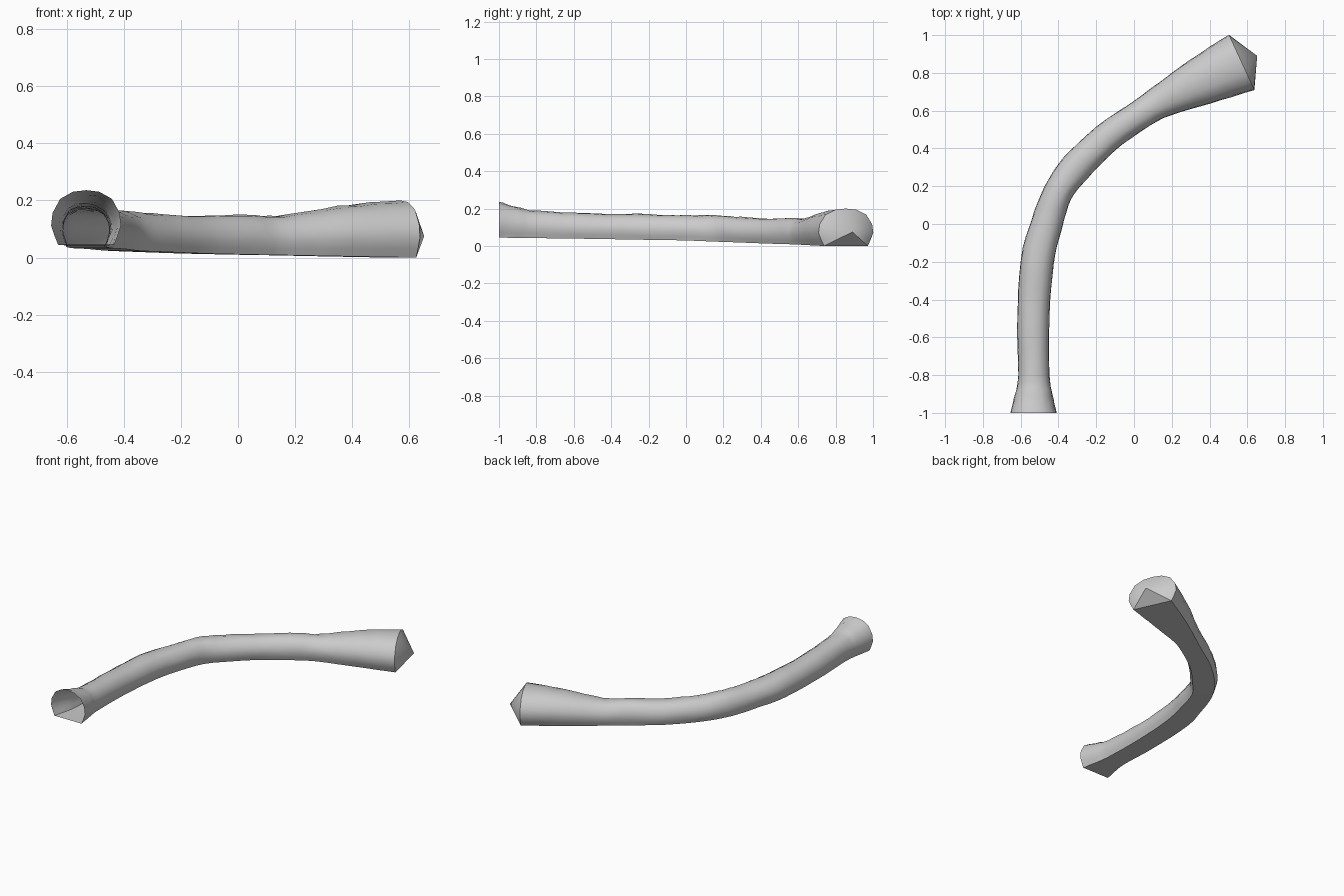
import bpy, bmesh, math, random
from mathutils import Vector

if "Cube" in bpy.data.objects:
    bpy.data.objects.remove(bpy.data.objects["Cube"])

random.seed(4)

# Stations along the passage: x, y, width, floor height, roof height
STATIONS = [
    (-.532, -1.0, .245, .045, .236),
    (-.530, -.90, .198, .043, .208),
    (-.530, -.80, .166, .042, .188),
    (-.533, -.50, .170, .038, .174),
    (-.512, -.20, .176, .033, .170),
    (-.462, .00, .168, .030, .164),
    (-.403, .165, .156, .024, .164),
    (-.310, .295, .168, .020, .154),
    (-.150, .452, .160, .014, .146),
    (.030, .578, .156, .010, .150),
    (.145, .650, .176, .008, .146),
    (.350, .753, .255, .004, .180),
    (.570, .855, .322, .000, .200),
]
# Arched cross-section (half-width fraction, height fraction), left to middle
HALF = [(-.80, 0), (-.90, .16), (-1.0, .35), (-.96, .58), (-.74, .84), (-.38, .97)]
PROFILE = HALF + [(0, 1.0)] + [(-s, t) for s, t in reversed(HALF)]
STEPS = 4


def smooth_path(points, steps):
    """Catmull-Rom resampling of the stations."""
    pts = [Vector(p) for p in points]
    pts = [2 * pts[0] - pts[1]] + pts + [2 * pts[-1] - pts[-2]]
    out = []
    for i in range(1, len(pts) - 2):
        a, b, c, d = pts[i - 1:i + 3]
        for k in range(steps):
            t = k / steps
            out.append(0.5 * (2 * b + (c - a) * t + (2 * a - 5 * b + 4 * c - d) * t * t
                              + (3 * b - a - 3 * c + d) * t ** 3))
    return out + [pts[-2]]


path = smooth_path([Vector(s) for s in STATIONS], STEPS)
bm = bmesh.new()

# Tunnel wall rings, slightly uneven like rock
rings = []
for i, (x, y, w, z0, z1) in enumerate(path):
    p, q = path[max(i - 1, 0)], path[min(i + 1, len(path) - 1)]
    tangent = Vector((q[0] - p[0], q[1] - p[1])).normalized()
    if i == 0:
        tangent = Vector((0, 1))
    side = Vector((tangent.y, -tangent.x))
    rough = 0 if i in (0, len(path) - 1) else .004
    ring = []
    for s, t in PROFILE:
        wobble = 1 + random.uniform(-rough, rough) * 4
        off = side * (s * w / 2 * wobble)
        z = z0 + t * (z1 - z0 + random.uniform(-rough, rough) * .7)
        ring.append(bm.verts.new((x + off.x, y + off.y, z)))
    rings.append(ring)

# Walls and flat floor, leaving the front mouth open
n = len(PROFILE)
for a, b in zip(rings, rings[1:]):
    for j in range(n):
        k = (j + 1) % n
        bm.faces.new((a[j], a[k], b[k], b[j]))

# Pointed closure at the far end
tip = bm.verts.new((.652, .89, .075))
for j in range(n):
    bm.faces.new((rings[-1][j], rings[-1][(j + 1) % n], tip))

bmesh.ops.recalc_face_normals(bm, faces=bm.faces)
mesh = bpy.data.meshes.new("curved_tunnel")
bm.to_mesh(mesh)
bm.free()
tunnel = bpy.data.objects.new("curved_tunnel", mesh)
bpy.context.collection.objects.link(tunnel)
bpy.context.view_layer.objects.active = tunnel
tunnel.select_set(True)
bpy.ops.object.shade_smooth_by_angle(angle=math.radians(40))
